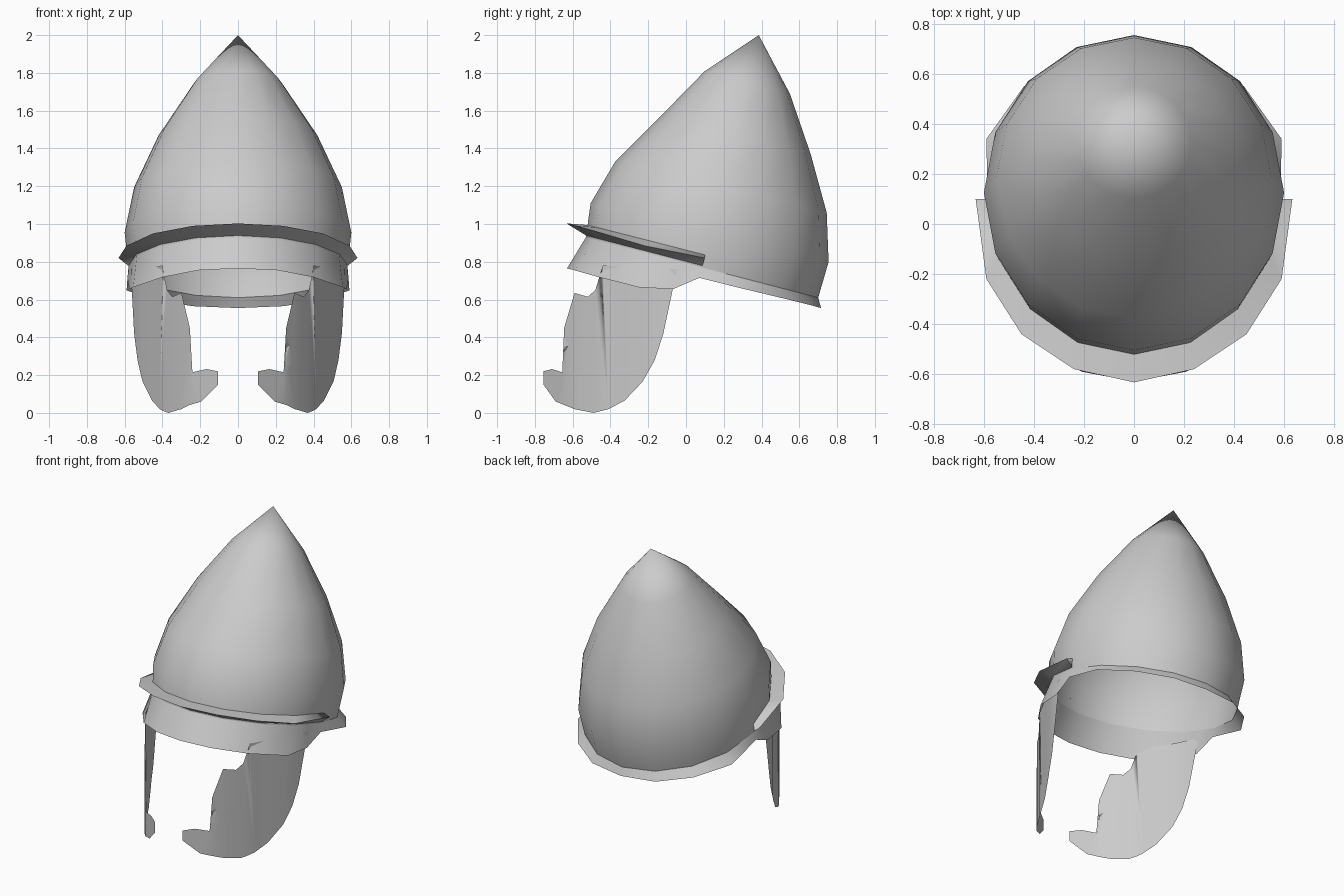
import bpy, bmesh
from math import sin, cos, pi
from mathutils import Vector

if "Cube" in bpy.data.objects:
    bpy.data.objects.remove(bpy.data.objects["Cube"])

# Tilted dome rings: half width, front y, front z, back y, back z
RINGS = [(0.23, 0.10, 1.81, 0.55, 1.69),
         (0.42, -0.135, 1.57, 0.66, 1.37),
         (0.55, -0.375, 1.33, 0.745, 1.06),
         (0.60, -0.505, 1.11, 0.755, 0.80),
         (0.58, -0.53, 0.93, 0.70, 0.61)]
SIDES = 16


def ring_point(ring, col):
    """Point on a tilted ring; column 0 is the back, 8 the front."""
    w, fy, fz, by, bz = ring
    a = 2 * pi * col / SIDES
    k = (1 + cos(a)) / 2
    return Vector((w * sin(a), fy + (by - fy) * k, fz + (bz - fz) * k))


def finish(name, bm, mirror=False):
    bmesh.ops.recalc_face_normals(bm, faces=bm.faces)
    for f in bm.faces:
        f.smooth = True
    me = bpy.data.meshes.new(name)
    bm.to_mesh(me)
    bm.free()
    ob = bpy.data.objects.new(name, me)
    bpy.context.collection.objects.link(ob)
    if mirror:
        m = ob.modifiers.new("mirror", 'MIRROR')
        m.use_clip = True
    return ob


def strip(bm, rows, closed=False):
    """Join consecutive rows of points with quads."""
    vs = [[bm.verts.new(p) for p in r] for r in rows]
    n = len(rows[0])
    for a, b in zip(vs, vs[1:]):
        for i in range(n if closed else n - 1):
            j = (i + 1) % n
            bm.faces.new((a[i], a[j], b[j], b[i]))
    return vs


# Pointed dome leaning backwards
bm = bmesh.new()
rows = strip(bm, [[ring_point(r, c) for c in range(SIDES)] for r in RINGS], True)
tip = bm.verts.new((0, 0.385, 2.0))
for i in range(SIDES):
    bm.faces.new((tip, rows[0][i], rows[0][(i + 1) % SIDES]))
finish("dome", bm)

# Lower skirt: flared neck rim, ear step and brow band
rim = [(0, 0.715, 0.555), (0.24, 0.68, 0.565), (0.44, 0.55, 0.598),
       (0.59, 0.34, 0.648), (0.585, 0.07, 0.715), (0.575, -0.07, 0.655),
       (0.555, -0.25, 0.665), (0.40, -0.46, 0.718), (0.21, -0.59, 0.755),
       (0, -0.63, 0.765)]
top = [ring_point(RINGS[4], c) for c in range(9)]
top.insert(5, (top[4] + top[5]) / 2)
top[0].x = top[-1].x = 0
bm = bmesh.new()
strip(bm, [top, rim])
finish("skirt", bm, True)

# Brow ridge with a sharp outer edge
edge = [(0.633, 0.10, 0.82), (0.59, -0.22, 0.885), (0.45, -0.44, 0.95),
        (0.24, -0.58, 0.99), (0, -0.633, 1.003)]


def wall(t):
    pts = [ring_point(RINGS[4], c).lerp(ring_point(RINGS[3], c), t) for c in range(4, 9)]
    pts[-1].x = 0
    return pts


bm = bmesh.new()
upper = strip(bm, [wall(0.36), edge])
lower = strip(bm, [edge, wall(0.05)])
bm.faces.new((upper[0][0], upper[1][0], lower[1][0]))
finish("brow_ridge", bm, True)

# Cheek guards: flat side outline (y, z), cut into strips and bent inwards
outline = [(-0.05, 0.76), (-0.07, 0.655), (-0.12, 0.42), (-0.165, 0.28),
           (-0.23, 0.165), (-0.325, 0.065), (-0.41, 0.02), (-0.49, 0.0),
           (-0.59, 0.02), (-0.69, 0.06), (-0.755, 0.15), (-0.755, 0.22),
           (-0.71, 0.232), (-0.655, 0.215), (-0.60, 0.265), (-0.567, 0.315),
           (-0.567, 0.40), (-0.595, 0.437), (-0.645, 0.45), (-0.59, 0.635),
           (-0.52, 0.615), (-0.48, 0.65), (-0.445, 0.73), (-0.44, 0.78)]
BEND = [(-0.755, 0.105), (-0.645, 0.255), (-0.57, 0.315), (-0.45, 0.395),
        (-0.325, 0.455), (-0.22, 0.51), (-0.12, 0.55), (0.0, 0.58)]


def bend(y):
    for (y0, x0), (y1, x1) in zip(BEND, BEND[1:]):
        if y <= y1:
            return x0 + (x1 - x0) * (y - y0) / (y1 - y0)
    return BEND[-1][1]


bm = bmesh.new()
bm.faces.new([bm.verts.new((0, y, z)) for y, z in outline])
bmesh.ops.triangulate(bm, faces=bm.faces)
for y, _ in BEND[1:-1]:
    bmesh.ops.bisect_plane(bm, geom=bm.verts[:] + bm.edges[:] + bm.faces[:],
                           plane_co=(0, y, 0), plane_no=(0, 1, 0), dist=0.0001)
for v in bm.verts:
    v.co.x = bend(v.co.y)
finish("cheek_guards", bm, True)
